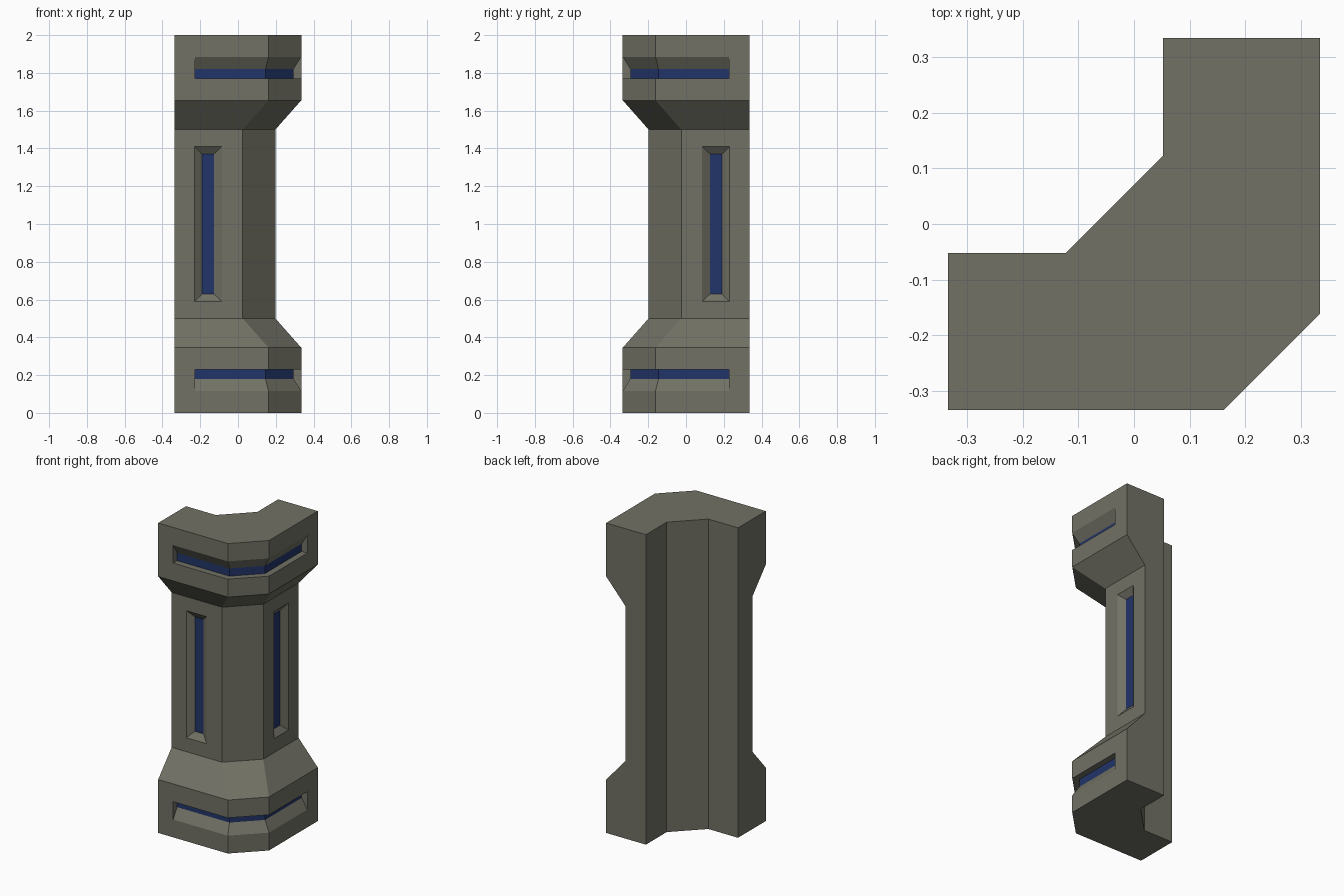
import bpy, bmesh, math

if "Cube" in bpy.data.objects:
    bpy.data.objects.remove(bpy.data.objects["Cube"])

def material(name, color):
    m = bpy.data.materials.new(name)
    m.diffuse_color = (*color, 1)
    m.use_nodes = True
    m.node_tree.nodes["Principled BSDF"].inputs["Base Color"].default_value = m.diffuse_color
    return m

MATS = [material("olive_grey", (0.165, 0.165, 0.13)),
        material("dark_blue", (0.016, 0.035, 0.14))]

def flip(p):
    """Mirror a plan point across the diagonal x = -y."""
    return (-p[1], -p[0])

def loft(name, rings, blue_side=None, blue_end=False, clean=False):
    """Skin closed rings of points; optionally paint one side strip or the last cap."""
    bm = bmesh.new()
    vs = [[bm.verts.new(p) for p in r] for r in rings]
    n = len(rings[0])
    for a, b in zip(vs, vs[1:]):
        for i in range(n):
            j = (i + 1) % n
            f = bm.faces.new((a[i], a[j], b[j], b[i]))
            f.material_index = int(i == blue_side)
    bm.faces.new(vs[0][::-1])
    bm.faces.new(vs[-1]).material_index = int(blue_end)
    bmesh.ops.recalc_face_normals(bm, faces=bm.faces)
    if clean:
        bmesh.ops.dissolve_limit(bm, angle_limit=0.01, verts=bm.verts, edges=bm.edges)
    me = bpy.data.meshes.new(name)
    bm.to_mesh(me)
    bm.free()
    for m in MATS:
        me.materials.append(m)
    ob = bpy.data.objects.new(name, me)
    bpy.context.collection.objects.link(ob)
    return ob

# Column body: corner-shaped plan, wide at the base and cap, narrow shaft
E = 0.335
def plan(front, chamfer_x, z):
    half = [(-0.123, -0.052), (-E, -0.052), (-E, front), (chamfer_x, front)]
    pts = half + [flip(p) for p in reversed(half)]
    return [(x, y, z) for x, y in pts]

levels = [(0, 1), (0.345, 1), (0.5, 0), (1.5, 0), (1.655, 1), (2, 1)]
column = loft("corner_column",
              [plan(-E, 0.162, z) if wide else plan(-0.198, 0.025, z) for z, wide in levels],
              clean=True)

cutters = []

# Wrap-around grooves in the cap and the base
def groove(name, upside_down):
    section = [(-0.02, 1.77), (-0.02, 1.9175), (0.04, 1.82), (0.04, 1.77)]
    def ring(station):
        out = []
        for d, z in section:
            x = -0.228 if station in (0, 3) else 0.162 - d * math.tan(math.pi / 8)
            p = (x, -E + d)
            if station > 1:
                p = flip(p)
            out.append((*p, 2 - z if upside_down else z))
        return out
    return loft(name, [ring(s) for s in range(4)], blue_side=2)

cutters += [groove("cap_groove_cutter", False), groove("base_groove_cutter", True)]

# Bevelled upright slots on the two shaft faces
def slot(name, mirrored):
    def ring(t):
        x0, x1 = -0.23 + 0.04 * t, -0.085 - 0.043 * t
        z0, z1 = 0.59 + 0.04 * t, 1.41 - 0.04 * t
        y = -0.198 + 0.03 * t
        pts = []
        for x, z in ((x0, z0), (x1, z0), (x1, z1), (x0, z1)):
            p = flip((x, y)) if mirrored else (x, y)
            pts.append((*p, z))
        return pts
    return loft(name, [ring(-0.5), ring(1)], blue_end=True)

cutters += [slot("front_slot_cutter", False), slot("side_slot_cutter", True)]

# Carve the recesses, keeping the blue floors
bpy.context.view_layer.objects.active = column
for c in cutters:
    mod = column.modifiers.new(c.name, 'BOOLEAN')
    mod.operation = 'DIFFERENCE'
    mod.solver = 'EXACT'
    mod.object = c
    c.hide_render = True
    bpy.ops.object.modifier_apply(modifier=mod.name)
    bpy.data.objects.remove(c)
